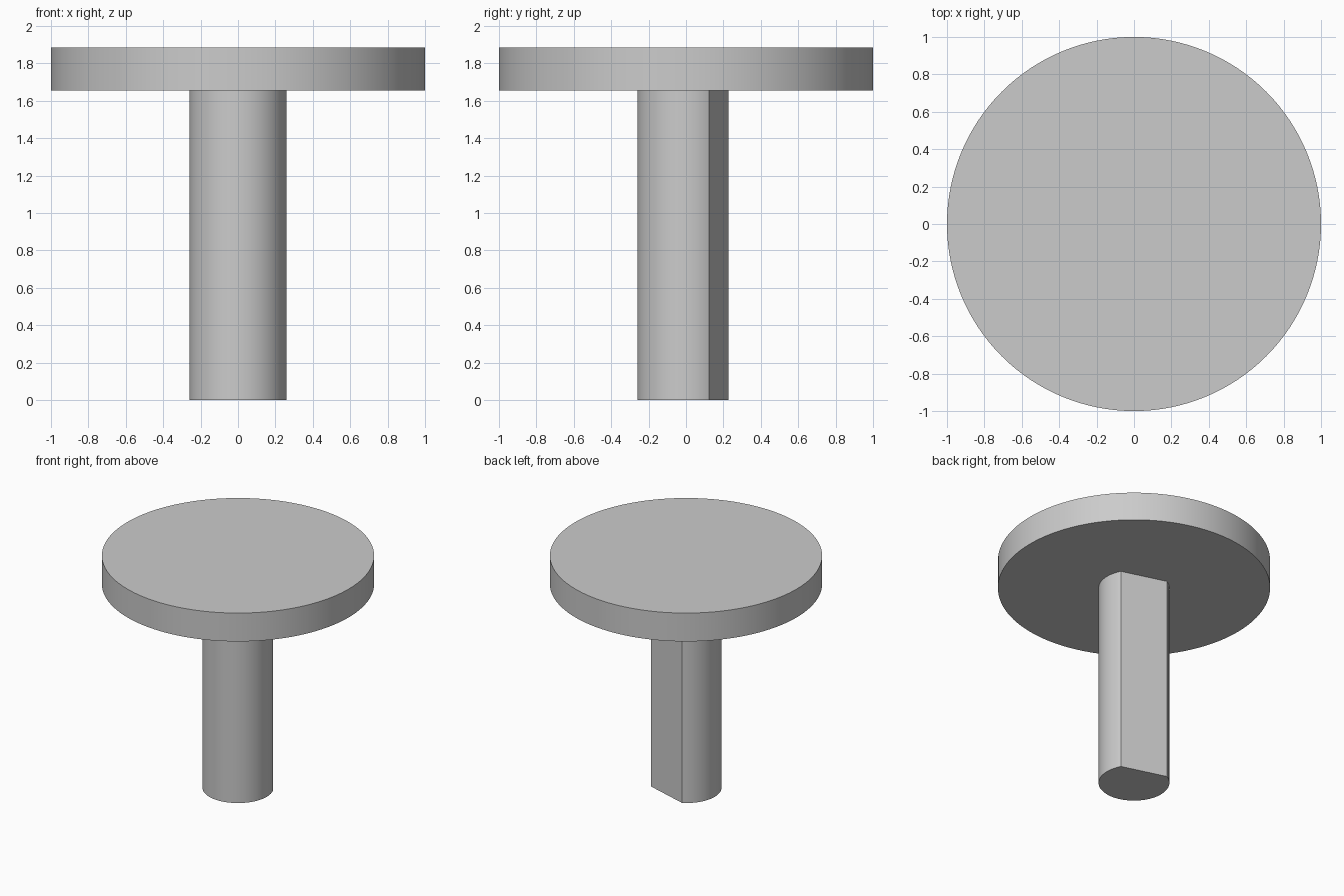
import bpy
from math import radians, cos, sin

cube = bpy.data.objects.get("Cube")
if cube:
    bpy.data.objects.remove(cube, do_unlink=True)

# Plain grey material
GREY = (0.6, 0.6, 0.6, 1)
grey = bpy.data.materials.new("plain_grey")
grey.use_nodes = True
grey.diffuse_color = GREY
grey.node_tree.nodes["Principled BSDF"].inputs["Base Color"].default_value = GREY


def extruded_arc(name, radius, start, end, steps, bottom, top):
    """Extrude an arc, closed by its chord, between two heights."""
    angles = [radians(start + (end - start) * i / steps) for i in range(steps + 1)]
    if end - start == 360:
        angles.pop()
    n = len(angles)
    verts = [(radius * cos(a), radius * sin(a), z) for z in (bottom, top) for a in angles]
    faces = [(i, (i + 1) % n, n + (i + 1) % n, n + i) for i in range(n)]
    faces += [tuple(reversed(range(n))), tuple(range(n, 2 * n))]
    mesh = bpy.data.meshes.new(name)
    mesh.from_pydata(verts, [], faces)
    mesh.materials.append(grey)
    obj = bpy.data.objects.new(name, mesh)
    bpy.context.collection.objects.link(obj)
    bpy.ops.object.select_all(action="DESELECT")
    obj.select_set(True)
    bpy.context.view_layer.objects.active = obj
    bpy.ops.object.shade_smooth_by_angle(angle=radians(30))
    return obj


# Round head
extruded_arc("disc_head", 1.0, 0, 360, 128, 1.655, 1.885)

# Shaft with one flat side at the back
extruded_arc("flatted_shaft", 0.26, 118.7, 360 + 28.5, 72, 0, 1.655)
